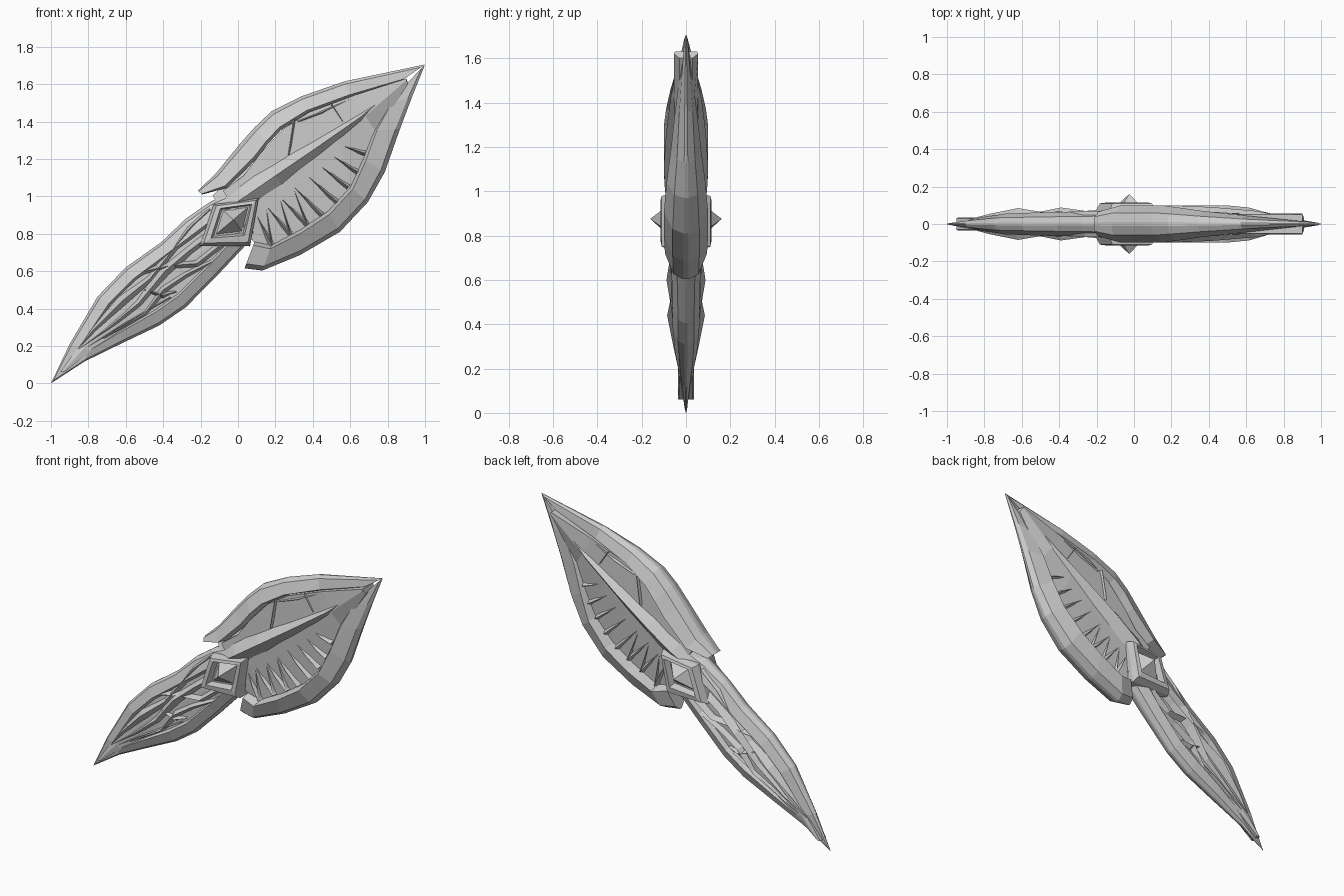
import bpy, bmesh
from mathutils import Vector


def loft(name, rings):
    """Skin closed rings of 3D points in sequence and cap both ends."""
    bm = bmesh.new()
    vs = [[bm.verts.new(p) for p in r] for r in rings]
    n = len(vs[0])
    for a, b in zip(vs, vs[1:]):
        for i in range(n):
            j = (i + 1) % n
            bm.faces.new((a[i], a[j], b[j], b[i]))
    bm.faces.new(vs[0])
    bm.faces.new(vs[-1])
    bmesh.ops.remove_doubles(bm, verts=bm.verts, dist=1e-5)
    bmesh.ops.recalc_face_normals(bm, faces=bm.faces)
    me = bpy.data.meshes.new(name)
    bm.to_mesh(me)
    bm.free()
    ob = bpy.data.objects.new(name, me)
    bpy.context.collection.objects.link(ob)
    return ob


def rim(name, stations, inner_drop=0.3):
    """Bevelled edge band; station = outer x, z, inner x, z, half thickness."""
    rings = []
    for ox, oz, ix, iz, y in stations:
        def at(t, d):
            return (ox + (ix - ox) * t, d, oz + (iz - oz) * t)
        prof = [(0.0, 0.12), (0.17, 0.6), (0.85, 1.0), (1.0, inner_drop)]
        rings.append([at(t, -y * k) for t, k in prof] +
                     [at(t, y * k) for t, k in reversed(prof)])
    return loft(name, rings)


def ridge(name, path):
    """Sharp-crested bar seen on both faces; point = x, z, half width, half depth."""
    rings = []
    for i, (x, z, w, h) in enumerate(path):
        a, b = path[max(i - 1, 0)], path[min(i + 1, len(path) - 1)]
        t = Vector((b[0] - a[0], b[1] - a[1])).normalized()
        nx, nz = -t.y * w, t.x * w
        rings.append([(x + nx, 0, z + nz), (x, -h, z),
                      (x - nx, 0, z - nz), (x, h, z)])
    return loft(name, rings)


def panel(name, stations, ys):
    """Thin web across three guide lines, with half depths ys."""
    rings = []
    for s in stations:
        pts = [(s[0], s[1]), (s[2], s[3]), (s[4], s[5])]
        front = [(x, -y, z) for (x, z), y in zip(pts, ys)]
        rings.append(front + [(x, -y, z) for x, y, z in reversed(front)])
    return loft(name, rings)


# Blade edges
rim("blade_rim_upper", [
    (-.215, 1.03, -.19, 1.01, .065), (-.12, 1.12, -.06, 1.045, .1),
    (.01, 1.28, .10, 1.20, .1), (.09, 1.37, .16, 1.28, .1),
    (.18, 1.455, .23, 1.355, .09), (.34, 1.535, .37, 1.445, .07),
    (.57, 1.615, .6, 1.53, .045), (1, 1.705, .87, 1.615, .012)])
rim("blade_rim_lower", [
    (.035, .615, .09, .76, .07), (.13, .603, .18, .74, .095),
    (.33, .685, .34, .825, .1), (.545, .81, .48, .92, .1),
    (.695, .97, .60, 1.05, .088), (.785, 1.13, .665, 1.2, .068),
    (.866, 1.36, .72, 1.35, .05), (.93, 1.53, .8, 1.49, .032),
    (1, 1.705, .89, 1.59, .012)])

# Blade web and central spine
panel("blade_web", [
    (-.08, 1.03, -.02, .93, .08, .76), (.03, 1.11, .08, 1.02, .19, .73),
    (.12, 1.23, .22, 1.12, .35, .81), (.24, 1.36, .36, 1.21, .50, .91),
    (.38, 1.45, .52, 1.32, .63, 1.06), (.62, 1.54, .68, 1.43, .74, 1.34),
    (.9, 1.63, .9, 1.62, .91, 1.6)], (.05, .055, .03))
ridge("blade_spine", [
    (-.08, .92, .1, .075), (.04, 1.0, .13, .095), (.2, 1.11, .115, .1),
    (.42, 1.26, .09, .09), (.65, 1.42, .07, .07), (.87, 1.6, .012, .03)])

# Fanned spikes between the spine and the lower edge
spikes = [(.10, .90, .18, .74), (.15, .95, .28, .80), (.22, 1.0, .37, .85),
          (.29, 1.06, .45, .90), (.36, 1.12, .53, .97), (.43, 1.17, .59, 1.05),
          (.5, 1.22, .64, 1.13), (.56, 1.27, .68, 1.23)]
for i, (ax, az, bx, bz) in enumerate(spikes):
    ridge(f"web_spike_{i}", [(ax, az, .008, .045), ((ax + bx) / 2, (az + bz) / 2, .022, .06),
                             (bx, bz, .032, .06)])
for i, (ax, az, bx, bz) in enumerate(zip([s[2] for s in spikes], [s[3] for s in spikes],
                                         [s[0] for s in spikes[1:4]], [s[1] for s in spikes[1:4]])):
    ridge(f"web_brace_{i}", [(ax, az, .02, .055), (bx, bz, .01, .045)])

# Upper web folds
ridge("web_fold_a", [(.3, 1.41, .03, .065), (.27, 1.22, .012, .07)])
ridge("web_fold_b", [(.32, 1.40, .02, .06), (.45, 1.45, .03, .065), (.6, 1.52, .01, .05)])
ridge("web_fold_c", [(.5, 1.49, .02, .06), (.56, 1.4, .008, .06)])

# Grip edges and web
rim("grip_rim_upper", [
    (-1, 0, -.92, .09, .008), (-.9, .21, -.84, .19, .03),
    (-.75, .465, -.68, .42, .055), (-.60, .62, -.55, .55, .06),
    (-.41, .755, -.39, .67, .065), (-.28, .88, -.25, .77, .065),
    (-.15, .97, -.12, .87, .075), (-.02, 1.03, 0, .92, .08)], .5)
rim("grip_rim_lower", [
    (-1, 0, -.92, .09, .008), (-.82, .117, -.80, .18, .03),
    (-.63, .21, -.62, .29, .05), (-.42, .31, -.44, .395, .06),
    (-.28, .406, -.32, .48, .06), (-.12, .567, -.17, .63, .065),
    (.03, .727, -.03, .78, .075), (.09, .80, .03, .86, .08)], .5)
panel("grip_web", [
    (-.95, .06, -.94, .06, -.93, .06), (-.85, .2, -.82, .19, -.79, .17),
    (-.69, .43, -.65, .36, -.61, .28), (-.55, .56, -.5, .48, -.43, .38),
    (-.39, .68, -.36, .58, -.31, .47), (-.25, .78, -.2, .7, -.16, .62),
    (-.12, .88, -.08, .83, -.02, .77)], (.03, .035, .03))

# Woven strands on the grip
ridge("grip_strand_a", [
    (-.9, .13, .01, .02), (-.77, .29, .03, .055), (-.62, .44, .045, .085),
    (-.47, .56, .035, .06), (-.36, .70, .035, .065), (-.26, .83, .035, .07),
    (-.15, .93, .02, .07)])
ridge("grip_strand_b", [
    (-.87, .17, .01, .03), (-.7, .29, .02, .05), (-.53, .43, .04, .06),
    (-.39, .60, .045, .088), (-.26, .71, .04, .07), (-.14, .80, .04, .08)])
ridge("grip_strand_c", [
    (-.66, .5, .01, .04), (-.5, .6, .03, .06), (-.36, .63, .03, .07),
    (-.22, .64, .035, .07), (-.08, .75, .03, .075)])
ridge("grip_strand_d", [
    (-.72, .24, .01, .04), (-.5, .37, .02, .055), (-.4, .50, .035, .07),
    (-.28, .58, .03, .065), (-.12, .66, .02, .06)])
ridge("grip_barb", [(-.5, .50, .01, .05), (-.4, .47, .03, .065), (-.33, .49, .008, .05)])
ridge("grip_inner_line", [(-.86, .16, .008, .03), (-.62, .31, .014, .052), (-.36, .46, .008, .05)])

# Diamond collar with raised lip, and pointed gem on each face
outer = [(-.13, .957), (.11, .99), (.065, .733), (-.205, .735)]
inner = [(-.085, .93), (.064, .95), (.027, .805), (-.13, .787)]


def collar_ring(t, y):
    return [(a + (c - a) * t, y, b + (d - b) * t)
            for (a, b), (c, d) in zip(outer, inner)]


loft("collar", [collar_ring(t, y) for t, y in
                [(1, -.075), (.8, -.115), (.3, -.11), (0, -.07),
                 (0, .07), (.3, .11), (.8, .115), (1, .075)]])
apex = (-.025, .875)
for side, s in (("front", -1), ("back", 1)):
    base = [(apex[0] + (x - apex[0]) * .88, s * .075, apex[1] + (z - apex[1]) * .88)
            for x, z in inner]
    loft(f"gem_{side}", [base, [(apex[0] + .001 * k, s * .16, apex[1] + .001 * m)
                                for k, m in ((-1, 1), (1, 1), (1, -1), (-1, -1))]])
